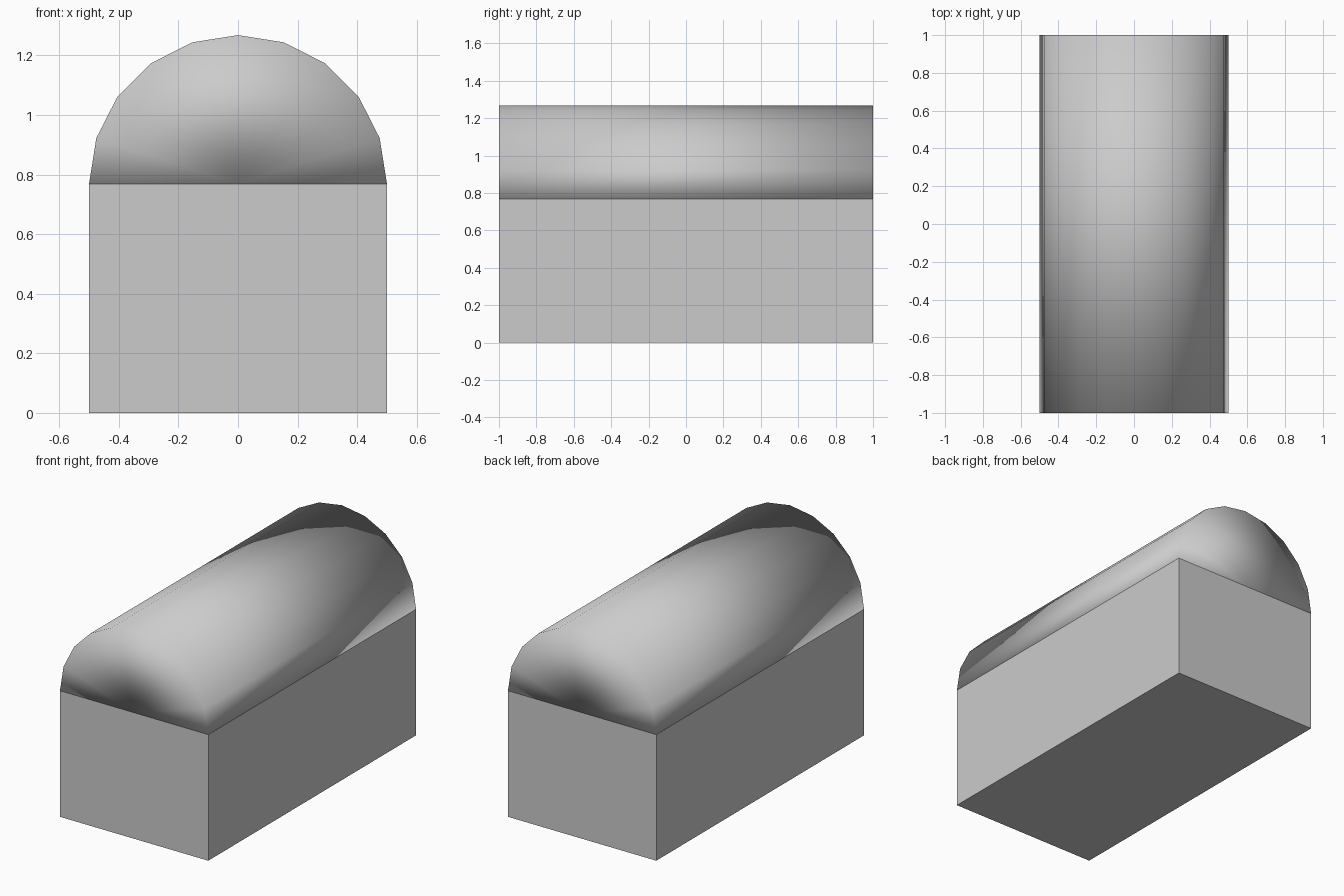
import bpy, bmesh
from math import pi, cos, sin

if "Cube" in bpy.data.objects:
    bpy.data.objects.remove(bpy.data.objects["Cube"])

BASE_H = 0.768   # height of the box
RADIUS = 0.5     # radius of the rounded top
HALF_L = 1.0     # half the length along y
SEGMENTS = 10    # facets over the half circle


def add_object(name, bm):
    bmesh.ops.recalc_face_normals(bm, faces=bm.faces)
    mesh = bpy.data.meshes.new(name)
    bm.to_mesh(mesh)
    bm.free()
    obj = bpy.data.objects.new(name, mesh)
    bpy.context.collection.objects.link(obj)
    return obj


# Base: plain flat-sided box
bm = bmesh.new()
bmesh.ops.create_cube(bm, size=1)
bmesh.ops.scale(bm, vec=(2 * RADIUS, 2 * HALF_L, BASE_H), verts=bm.verts)
bmesh.ops.translate(bm, vec=(0, 0, BASE_H / 2), verts=bm.verts)
add_object("base_box", bm)

# Lid: half cylinder, each end a fan around the centre, smooth all over
bm = bmesh.new()
arcs, hubs = [], []
for y in (-HALF_L, HALF_L):
    hub = bm.verts.new((0, y, BASE_H))
    arc = [bm.verts.new((RADIUS * cos(pi * i / SEGMENTS), y,
                         BASE_H + RADIUS * sin(pi * i / SEGMENTS)))
           for i in range(SEGMENTS + 1)]
    for a, b in zip(arc, arc[1:]):
        bm.faces.new((hub, a, b))
    arcs.append(arc)
    hubs.append(hub)

# Curved surface and underside
front, back = arcs
for i in range(SEGMENTS):
    bm.faces.new((front[i], front[i + 1], back[i + 1], back[i]))
for i in (0, -1):
    bm.faces.new((front[i], hubs[0], hubs[1], back[i]))
for face in bm.faces:
    face.smooth = True
add_object("rounded_lid", bm)
